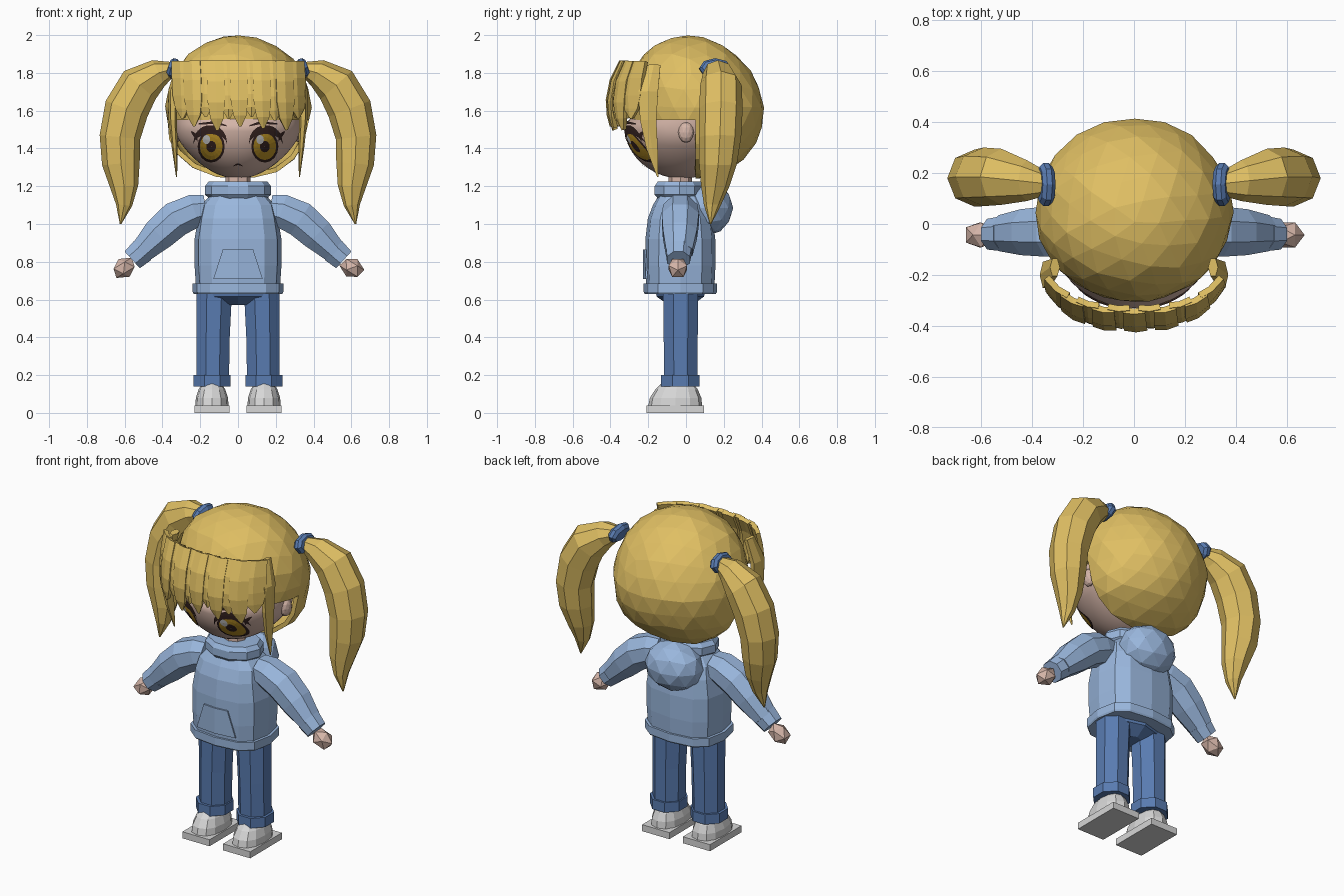
import bpy, bmesh, math, random
from mathutils import Vector, Matrix

random.seed(4)
if "Cube" in bpy.data.objects:
    bpy.data.objects.remove(bpy.data.objects["Cube"])


def material(name, *rgb):
    m = bpy.data.materials.new(name)
    m.use_nodes = True
    m.diffuse_color = (*rgb, 1)
    m.node_tree.nodes["Principled BSDF"].inputs["Base Color"].default_value = (*rgb, 1)
    return m


HAIR = material("blond hair", .74, .52, .125)
SKIN = material("skin", .66, .46, .39)
KNIT = material("light blue knit", .32, .47, .72)
DENIM = material("blue denim", .1, .2, .44)
SHOE = material("pale grey", .68, .68, .68)
GOLD = material("gold iris", .52, .3, .02)
DARK = material("dark brown", .035, .016, .014)
SHINE = material("eye shine", .6, .6, .6)


def finish(name, bm, *mats):
    bmesh.ops.recalc_face_normals(bm, faces=bm.faces)
    mesh = bpy.data.meshes.new(name)
    bm.to_mesh(mesh)
    bm.free()
    for m in mats:
        mesh.materials.append(m)
    ob = bpy.data.objects.new(name, mesh)
    bpy.context.collection.objects.link(ob)
    return ob


def solidify(ob, thickness, offset=0):
    mod = ob.modifiers.new("thickness", 'SOLIDIFY')
    mod.thickness, mod.offset = thickness, offset


def loft(name, stations, mat, n=8, power=1, side=1, phase=0):
    """Capped tube through (x, y, z, half width, half depth) stations."""
    bm, rings = bmesh.new(), []
    grow = 1 / math.cos(math.tau * phase / n)  # keeps the flats at the given size
    for i, (x, y, z, w, d) in enumerate(stations):
        a, b = stations[max(i - 1, 0)], stations[min(i + 1, len(stations) - 1)]
        t = Vector((b[0] - a[0], 0, b[2] - a[2])).normalized()
        ring = []
        for k in range(n):
            ang = math.tau * (k + phase) / n
            c, s = (grow * math.copysign(abs(f) ** power, f) for f in (math.cos(ang), math.sin(ang)))
            ring.append(bm.verts.new((side * (x + t.z * w * c), y + d * s, z - t.x * w * c)))
        rings.append(ring)
    for r, q in zip(rings, rings[1:]):
        for k in range(n):
            bm.faces.new((r[k], r[(k + 1) % n], q[(k + 1) % n], q[k]))
    bm.faces.new(rings[0])
    bm.faces.new(rings[-1])
    return finish(name, bm, mat)


def ball(name, center, radii, mat, detail=2, tilt=0):
    bm = bmesh.new()
    bmesh.ops.create_icosphere(bm, subdivisions=detail, radius=1)
    bm.transform(Matrix.Translation(center) @ Matrix.Rotation(tilt, 4, 'Y') @ Matrix.Diagonal((*radii, 1)))
    return finish(name, bm, mat)


def sheet(name, rows, mats, pick=None, closed=False):
    """Grid of faces through rows of points; pick chooses a material per row."""
    bm = bmesh.new()
    grid = [[bm.verts.new(p) for p in row] for row in rows]
    for i, (r, q) in enumerate(zip(grid, grid[1:])):
        for k in range(len(r) if closed else len(r) - 1):
            j = (k + 1) % len(r)
            f = bm.faces.new((r[k], r[j], q[j], q[k]))
            f.material_index = pick[i] if pick else 0
    return finish(name, bm, *mats)


# Head with a narrowing jaw, set back under the hair; neck
HEAD, HEAD_R = Vector((0, -.02, 1.53)), Vector((.33, .31, .29))


def jaw(z):
    return 1 - max(1.45 - z, 0) * .9


head = ball("head", HEAD, HEAD_R, SKIN, 4)
for v in head.data.vertices:
    v.co.x *= jaw(v.co.z)
    if v.co.z > 1.56:
        v.co.y *= .85
head.data.shade_smooth()
loft("neck", [(0, -.03, 1.15, .07, .065), (0, -.03, 1.3, .065, .06)], SKIN)


def on_face(x, z, lift):
    u = 1 - (x / jaw(z) / HEAD_R.x) ** 2 - ((z - HEAD.z) / HEAD_R.z) ** 2
    return (x, HEAD.y - HEAD_R.y * math.sqrt(max(u, 0)) - lift, z)


def disc(name, x, z, rx, rz, fractions, mats, pick, lift):
    rows = [[on_face(x + rx * f * math.cos(math.tau * k / 16), z + rz * f * math.sin(math.tau * k / 16), lift)
             for k in range(16)] for f in fractions]
    sheet(name, rows, mats, pick, True)


def stroke(name, points, mat, lift=.006):
    """Painted line through (x, z, half thickness) points."""
    sheet(name, [[on_face(x, z + e * h, lift) for e in (-1, 0, 1)] for x, z, h in points], [mat])


for s, label in ((1, "left"), (-1, "right")):
    ball(label + "_ear", (s * .325, 0, 1.485), (.03, .042, .055), SKIN)
    # Eyes
    disc(label + "_eye", s * .142, 1.41, .072, .085, (.02, .3, .36, .6, .84, 1),
         [DARK, GOLD], (0, 0, 1, 1, 0), .005)
    disc(label + "_eye_shine", s * .142 - .025, 1.447, .02, .024, (.05, 1), [SHINE], None, .009)
    arc = [math.radians(a) for a in range(0, 181, 20)]
    stroke(label + "_lash", [(s * (.147 + .088 * math.cos(a)), 1.43 + .07 * math.sin(a),
                             .007 + .017 * math.sin(a)) for a in arc], DARK, .007)
    stroke(label + "_lash_flick", [(s * .215, 1.455, .018), (s * .235, 1.475, .012), (s * .25, 1.49, .002)], DARK)
    stroke(label + "_brow", [(s * .06, 1.52, .003), (s * .12, 1.537, .008), (s * .21, 1.53, .003)], DARK)
stroke("mouth", [(-.025, 1.305, .002), (-.012, 1.314, .004), (0, 1.317, .005),
                 (.012, 1.314, .004), (.025, 1.305, .002)], DARK)

# Hair cap with an opening for the face, fuller at the nape
bm = bmesh.new()
bmesh.ops.create_icosphere(bm, subdivisions=3, radius=1)
bm.transform(Matrix.Translation((0, .048, 1.62)) @ Matrix.Diagonal((.386, .357, .38, 1)))
for v in bm.verts:
    v.co += Vector([random.uniform(-.005, .005) for _ in range(3)])
    if v.co.z < 1.66 and v.co.y > .05:
        v.co.y += .01
    v.co.y -= max(v.co.z - 1.66, 0) * .12
    v.co.x *= 1 + max(1.5 - v.co.z, 0) * .9
for co, no in (((0, 0, 1.55), (0, 0, 1)), ((0, .05, 0), (0, 1, 0))):
    bmesh.ops.bisect_plane(bm, geom=bm.verts[:] + bm.edges[:] + bm.faces[:], plane_co=co, plane_no=no)
hole = [f for f in bm.faces if f.calc_center_median().y < .05 and f.calc_center_median().z < 1.55]
bmesh.ops.delete(bm, geom=hole, context='FACES')
solidify(finish("hair_cap", bm, HAIR), .025, -1)


# Fringe strands
def fringe_point(x, z, lift):
    plan = (1 - min(abs(x) / .4, .99) ** 2.5) ** .4
    return (x, -(.395 + lift) * plan * (1 - (abs(z - 1.64) / .22) ** 2 * .17), z)


TIPS = (1.56, 1.52, 1.57, 1.5, 1.56, 1.52, 1.57, 1.51, 1.55, 1.5, 1.56)
for i, tip in enumerate(TIPS):
    x0 = (i - 5) * .06
    rows = []
    for t, w in ((0, .042), (.3, .045), (.6, .044), (.83, .032), (1, .003)):
        rows.append([fringe_point(x0 + e * w + .012 * t, 1.86 + (tip - 1.86) * t,
                                  .012 * (i % 2) + .006 * (e == 0)) for e in (-1, 0, 1)])
    solidify(sheet("fringe_strand", rows, [HAIR]), .025)

for s, label in ((1, "left"), (-1, "right")):
    # Face-framing locks
    loft(label + "_front_lock", [(.31, -.17, 1.84, .02, .04), (.345, -.2, 1.7, .025, .06),
                                 (.345, -.2, 1.55, .022, .05), (.335, -.18, 1.4, .015, .035),
                                 (.325, -.15, 1.25, .003, .004)], HAIR, 6, 1, s)
    # Pigtails and their ties
    loft(label + "_hair_tie", [(.32, .155, 1.815, .04, .07), (.335, .155, 1.82, .055, .085),
                               (.355, .155, 1.825, .055, .085), (.37, .155, 1.83, .04, .07)], DENIM, 8, 1, s)
    loft(label + "_pigtail", [(.35, .16, 1.82, .04, .05), (.42, .17, 1.8, .075, .08),
                              (.52, .185, 1.735, .112, .11), (.59, .185, 1.61, .118, .115),
                              (.625, .18, 1.46, .108, .112), (.62, .17, 1.32, .1, .1),
                              (.603, .155, 1.2, .075, .075), (.603, .14, 1.1, .043, .045),
                              (.622, .13, 1, .004, .004)], HAIR, 8, 1, s)

    # Sleeves, cuffs and hands
    loft(label + "_sleeve", [(.17, -.03, 1.08, .075, .075), (.23, -.03, 1.07, .088, .09),
                             (.33, -.03, 1.025, .095, .098), (.42, -.032, .945, .088, .09),
                             (.515, -.036, .85, .062, .07)], KNIT, 8, 1, s, .5)
    loft(label + "_sleeve_cuff", [(.505, -.038, .86, .068, .068), (.56, -.04, .81, .06, .06)],
         KNIT, 8, 1, s, .5)
    ball(label + "_hand", (s * .603, -.043, .768), (.07, .057, .055), SKIN, 1, s * .55)

    # Trouser legs with turn-ups
    loft(label + "_leg", [(.134, -.028, .16, .086, .088), (.132, -.028, .4, .088, .09),
                          (.126, -.028, .64, .094, .093)], DENIM, 8, 1, s, .5)
    loft(label + "_turn_up", [(.137, -.03, .14, .098, .102), (.137, -.03, .2, .098, .102)],
         DENIM, 8, 1, s, .5)

    # Shoes
    loft(label + "_sole", [(.138, -.057, 0, .092, .153), (.138, -.057, .04, .092, .153)],
         SHOE, 4, 1, s, .5)
    loft(label + "_shoe", [(.138, -.057, .035, .088, .143), (.138, -.055, .08, .085, .136),
                           (.138, -.05, .125, .07, .112), (.138, -.047, .155, .05, .085),
                           (.138, -.045, .168, .025, .05)], SHOE, 12, .85, s)

# Hips
loft("hips", [(0, -.03, .57, .06, .06), (0, -.03, .615, .19, .125), (0, -.03, .68, .2, .14)], DENIM)

# Hooded top
loft("top_body", [(0, -.03, .66, .222, .18), (0, -.03, .78, .23, .186), (0, -.03, .92, .23, .185),
                  (0, -.03, 1.03, .212, .172), (0, -.03, 1.1, .195, .145), (0, -.03, 1.16, .14, .11)],
     KNIT, 12, .7)
loft("top_hem", [(0, -.03, .63, .235, .188), (0, -.03, .64, .24, .194),
                 (0, -.03, .685, .24, .194)], KNIT, 12, .7)
loft("collar", [(0, -.035, 1.13, .145, .115), (0, -.035, 1.155, .175, .138),
                (0, -.035, 1.2, .175, .138), (0, -.035, 1.225, .155, .12),
                (0, -.035, 1.226, .1, .085)], KNIT, 10)
ball("hood", (0, .115, 1.085), (.178, .135, .145), KNIT)
pocket = sheet("front_pocket", [[(-w, y, z), (0, -.222, z), (w, y, z)]
                                for w, y, z in ((.13, -.208, .71), (.08, -.214, .865))], [KNIT])
solidify(pocket, .009)
